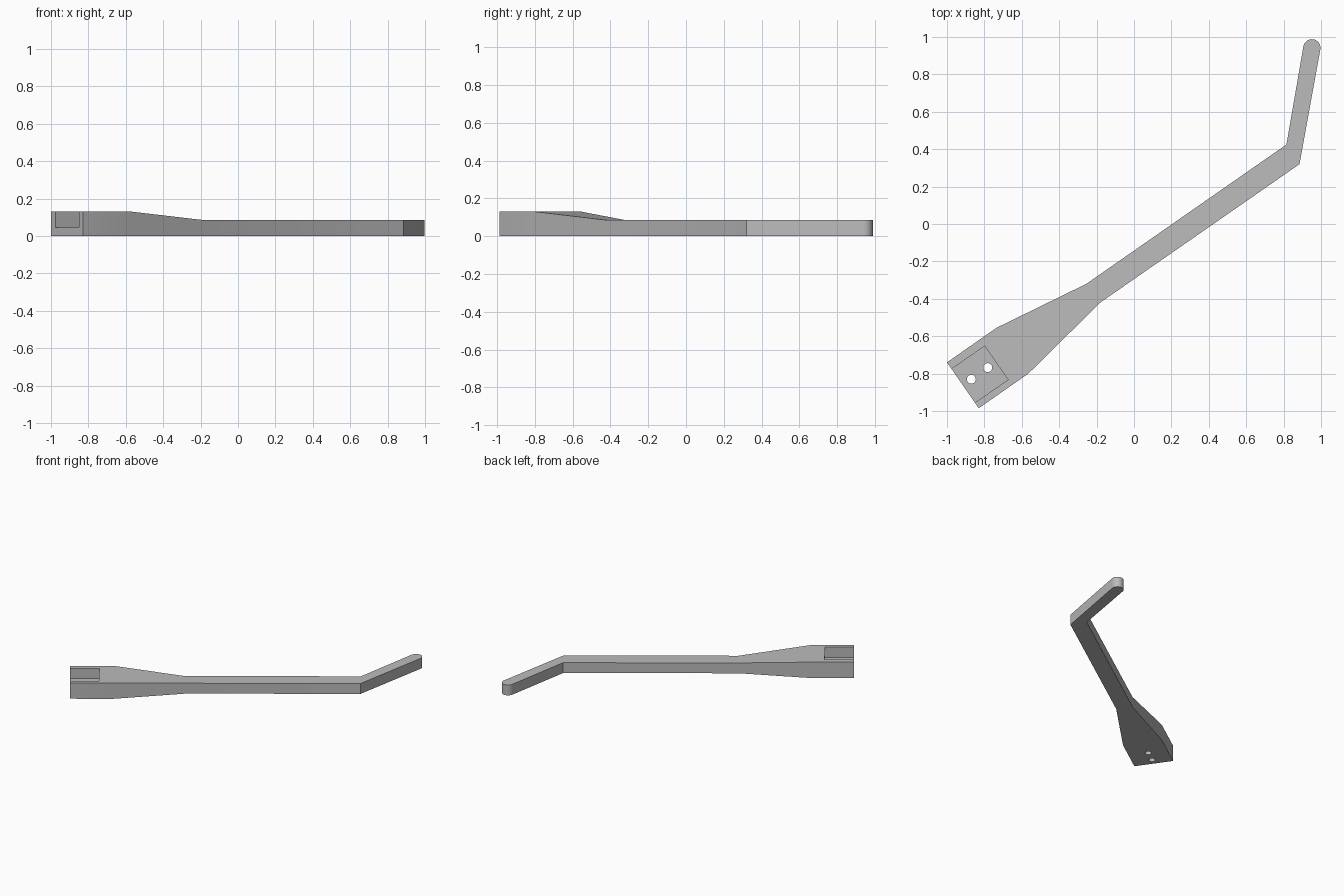
import bpy, bmesh, math
from mathutils import Vector

cube = bpy.data.objects.get("Cube")
if cube:
    bpy.data.objects.remove(cube, do_unlink=True)

grey = bpy.data.materials.new("plain grey")
grey.use_nodes = True
colour = (0.5, 0.5, 0.5, 1)
grey.diffuse_color = colour
grey.node_tree.nodes["Principled BSDF"].inputs["Base Color"].default_value = colour

HIGH, LOW = 0.13, 0.085
# Cross-sections from clamp end to finger: right corner, left corner, height
sections = [
    ((-0.83, -0.985), (-1.0, -0.74), HIGH),
    ((-0.565, -0.80), (-0.735, -0.555), HIGH),
    ((-0.18, -0.42), (-0.255, -0.32), LOW),
    ((0.885, 0.32), (0.815, 0.425), LOW),
]
# Rounded finger tip, as an arc across the finger's direction
tip, radius, turn, steps = Vector((0.951, 0.942)), 0.046, math.radians(-10), 16
arc = []
for i in range(steps + 1):
    a = turn + math.pi * i / steps
    arc.append(tip + radius * Vector((math.cos(a), math.sin(a))))
sections.append((arc[0], arc[-1], LOW))

# Lever body: one strip of boxes, closed by the round tip
bm = bmesh.new()


def column(p, height):
    return [bm.verts.new((p[0], p[1], z)) for z in (0, height)]


pairs = [(column(r, h), column(l, h)) for r, l, h in sections]
for (r0, l0), (r1, l1) in zip(pairs, pairs[1:]):
    bm.faces.new((r0[1], r1[1], l1[1], l0[1]))
    bm.faces.new((l0[0], l1[0], r1[0], r0[0]))
    bm.faces.new((r0[0], r1[0], r1[1], r0[1]))
    bm.faces.new((l1[0], l0[0], l0[1], l1[1]))
r, l = pairs[0]
bm.faces.new((l[0], r[0], r[1], l[1]))
rim = [pairs[-1][0]] + [column(p, LOW) for p in arc[1:-1]] + [pairs[-1][1]]
bm.faces.new([c[1] for c in rim])
bm.faces.new([c[0] for c in reversed(rim)])
for a, b in zip(rim, rim[1:]):
    bm.faces.new((a[0], b[0], b[1], a[1]))
bm.normal_update()
mesh = bpy.data.meshes.new("lever_body")
bm.to_mesh(mesh)
bm.free()
body = bpy.data.objects.new("lever_body", mesh)
bpy.context.collection.objects.link(body)
mesh.materials.append(grey)


def cut(cutter, name):
    cutter.name = name
    cutter.data.materials.append(grey)
    cutter.hide_render = True
    mod = body.modifiers.new(name, "BOOLEAN")
    mod.operation, mod.solver, mod.object = "DIFFERENCE", "EXACT", cutter
    bpy.context.view_layer.objects.active = body
    bpy.ops.object.modifier_apply(modifier=name)
    bpy.data.objects.remove(cutter, do_unlink=True)


# Pocket, open at the clamp end and at the top
angle = math.radians(34.8)
along = Vector((math.cos(angle), math.sin(angle)))
length, overshoot, floor = 0.215, 0.1, 0.045
mid = Vector((-0.9125, -0.865)) + along * (length - overshoot) / 2
bpy.ops.mesh.primitive_cube_add(size=1, location=(mid.x, mid.y, floor + 0.1), rotation=(0, 0, angle))
pocket = bpy.context.object
pocket.scale = (length + overshoot, 0.219, 0.2)
bpy.context.view_layer.update()
cut(pocket, "pocket_cutter")

# Two bolt holes through the pocket floor
for i, (x, y) in enumerate([(-0.87, -0.83), (-0.782, -0.768)]):
    bpy.ops.mesh.primitive_cylinder_add(vertices=24, radius=0.024, depth=0.3, location=(x, y, 0))
    bpy.context.view_layer.update()
    cut(bpy.context.object, f"hole_cutter_{i + 1}")

# Smooth the curved walls, keep the corners sharp
bpy.ops.object.select_all(action="DESELECT")
body.select_set(True)
bpy.context.view_layer.objects.active = body
bpy.ops.object.shade_smooth_by_angle(angle=math.radians(20))
